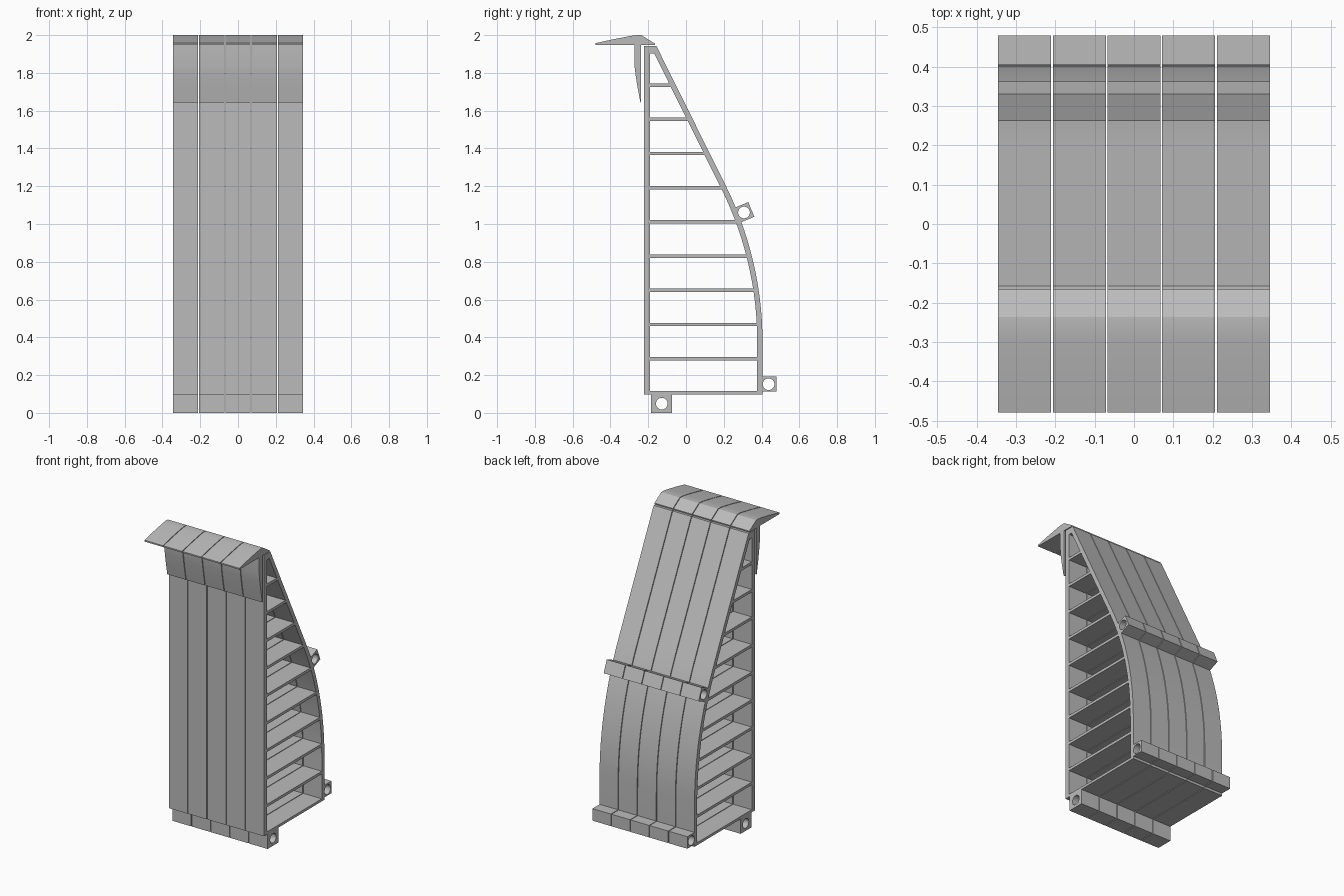
import bpy, bmesh
from math import sin, cos, radians, sqrt, tau
from mathutils import Matrix, Vector

cube = bpy.data.objects.get("Cube")
if cube:
    bpy.data.objects.remove(cube, do_unlink=True)

SLICES, PITCH, WIDTH = 5, 0.139, 0.1345

grey = bpy.data.materials.new("plain grey")
grey.use_nodes = True
COLOUR = (0.5, 0.5, 0.5, 1)
grey.diffuse_color = COLOUR
grey.node_tree.nodes["Principled BSDF"].inputs["Base Color"].default_value = COLOUR


def extrude_profile(name, loops):
    """Extrude a (y, z) profile with holes along x, then repeat it for every slice."""
    curve = bpy.data.curves.new(name + "_profile", "CURVE")
    curve.dimensions, curve.fill_mode, curve.extrude = "2D", "BOTH", WIDTH / 2
    for loop in loops:
        spline = curve.splines.new("POLY")
        spline.points.add(len(loop) - 1)
        for point, (y, z) in zip(spline.points, loop):
            point.co = (y, z, 0, 1)
        spline.use_cyclic_u = True
    helper = bpy.data.objects.new(name + "_profile", curve)
    bpy.context.collection.objects.link(helper)
    bpy.context.view_layer.update()
    mesh = bpy.data.meshes.new_from_object(helper.evaluated_get(bpy.context.evaluated_depsgraph_get()))
    bpy.data.objects.remove(helper, do_unlink=True)

    # Stand the profile up in the y-z plane and clean it
    mesh.transform(Matrix(((0, 0, 1, 0), (1, 0, 0, 0), (0, 1, 0, 0), (0, 0, 0, 1))))
    bm = bmesh.new()
    bm.from_mesh(mesh)
    bmesh.ops.remove_doubles(bm, verts=bm.verts, dist=0.0001)
    bmesh.ops.recalc_face_normals(bm, faces=bm.faces)
    bm.to_mesh(mesh)
    bm.free()
    mesh.materials.clear()
    mesh.materials.append(grey)

    obj = bpy.data.objects.new(name, mesh)
    bpy.context.collection.objects.link(obj)
    obj.location.x = -PITCH * (SLICES - 1) / 2
    bpy.ops.object.select_all(action="DESELECT")
    obj.select_set(True)
    bpy.context.view_layer.objects.active = obj
    bpy.ops.object.shade_smooth_by_angle(angle=radians(25))
    array = obj.modifiers.new("slices", "ARRAY")
    array.count = SLICES
    array.use_relative_offset = False
    array.use_constant_offset = True
    array.constant_offset_displace = (PITCH, 0, 0)
    return obj


# Back wall: vertical foot, circular arc, then a straight slope
BACK, ARC_Z, RADIUS, LEAN = 0.405, 0.377, 1.85, radians(26.4)


def back_y(z, inset=0.0):
    r, dz = RADIUS - inset, z - ARC_Z
    centre = BACK - RADIUS
    if dz <= 0:
        return centre + r
    if dz < r * sin(LEAN):
        return centre + sqrt(r * r - dz * dz)
    return centre + (r - dz * sin(LEAN)) / cos(LEAN)


def back_line(z0, z1, steps, inset=0.0):
    heights = [z0 + (z1 - z0) * i / steps for i in range(steps + 1)]
    return [(back_y(z, inset), z) for z in heights]


# Ribbed frame: outer outline with one hole per cell between shelves
BOTTOM, TOP, FRONT, INNER = 0.098, 1.943, -0.223, -0.19
SHELVES, SPACING, HALF, WALL = 10, 0.181, 0.009, 0.028
arc_end = ARC_Z + RADIUS * sin(LEAN)
outline = ([(FRONT, BOTTOM), (BACK, BOTTOM)] + back_line(ARC_Z, arc_end, 14)
           + [(back_y(TOP), TOP), (FRONT, TOP)])
cells = []
for i in range(SHELVES):
    low = 0.106 + SPACING * i + HALF
    high = low + SPACING - 2 * HALF if i < SHELVES - 1 else 1.902
    cells.append([(INNER, low)] + back_line(low, high, 4, WALL) + [(INNER, high)])
extrude_profile("ribbed_frame", [outline] + cells)

# Pointed cap over the top, with a hanging tapered lip
cap = [(-0.479, 1.948), (-0.165, 1.948), (-0.165, 1.955), (-0.236, 2.0),
       (-0.262, 2.0), (-0.29, 1.996), (-0.38, 1.979), (-0.479, 1.957)]
extrude_profile("top_cap", [cap])
lip = [(-0.238, 1.95), (-0.273, 1.95), (-0.273, 1.84), (-0.267, 1.79),
       (-0.256, 1.72), (-0.241, 1.642), (-0.238, 1.642)]
extrude_profile("hanging_lip", [lip])


# Drilled connector blocks
def connector(name, hole, inward, outward, down, up, tilt=0.0):
    turn = Matrix.Rotation(radians(tilt), 2)
    place = lambda y, z: tuple(Vector(hole) + turn @ Vector((y, z)))
    block = [place(-inward, -down), place(outward, -down), place(outward, up), place(-inward, up)]
    bore = [place(0.031 * cos(tau * i / 24), 0.031 * sin(tau * i / 24)) for i in range(24)]
    extrude_profile(name, [block, bore])


connector("front_foot_connector", (-0.128, 0.049), 0.057, 0.053, 0.049, 0.05)
connector("rear_foot_connector", (0.437, 0.152), 0.033, 0.042, 0.038, 0.041)
connector("rear_middle_connector", (0.307, 1.061), 0.04, 0.042, 0.042, 0.042, 22.5)
